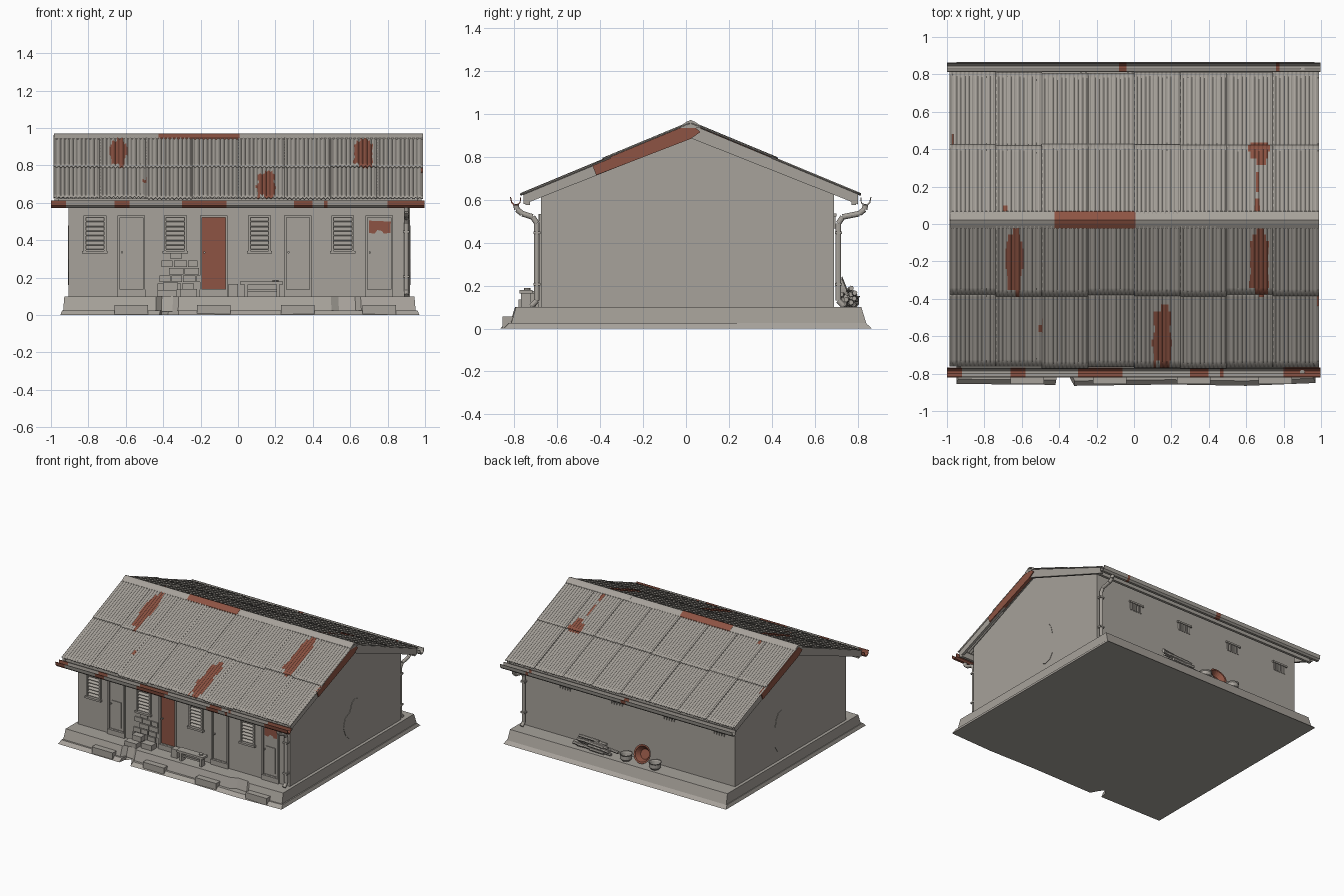
import bpy, bmesh, math, random
from mathutils import Vector, Matrix, noise

if "Cube" in bpy.data.objects:
    bpy.data.objects.remove(bpy.data.objects["Cube"])

random.seed(4)
def material(name, col):
    m = bpy.data.materials.new(name)
    m.diffuse_color = (*col, 1)
    m.use_nodes = True
    m.node_tree.nodes["Principled BSDF"].inputs["Base Color"].default_value = m.diffuse_color
    return m
GREY = material("weathered_grey", (0.385, 0.36, 0.325))
RUST = material("rust_red", (0.27, 0.088, 0.056))

def make(name, verts, faces, mats=None, smooth=False):
    me = bpy.data.meshes.new(name)
    me.from_pydata([tuple(v) for v in verts], [], faces)
    me.materials.append(GREY)
    me.materials.append(RUST)
    for i, p in enumerate(me.polygons):
        p.material_index = mats[i] if mats else 0
        p.use_smooth = smooth
    bm = bmesh.new()
    bm.from_mesh(me)
    bmesh.ops.recalc_face_normals(bm, faces=bm.faces)
    bm.to_mesh(me)
    bm.free()
    ob = bpy.data.objects.new(name, me)
    bpy.context.collection.objects.link(ob)
    return ob

# Sweep a (y, z) profile along x; rule(x) gives the colour of each length
def sweep(name, prof, xs, rule=lambda x: 0):
    n, V, F, M = len(prof), [], [], []
    for x in xs:
        V += [(x, y, z) for y, z in prof]
    for i in range(len(xs) - 1):
        for j in range(n):
            k = (j + 1) % n
            F.append((i*n + j, i*n + k, i*n + n + k, i*n + n + j))
            M.append(rule((xs[i] + xs[i+1]) / 2))
    F += [tuple(range(n)), tuple(range(len(V) - n, len(V)))]
    M += [rule(xs[0] + .001), rule(xs[-1] - .001)]
    return make(name, V, F, M)

def box(name, x0, x1, y0, y1, z0, z1, rust=0):
    return sweep(name, [(y0, z0), (y1, z0), (y1, z1), (y0, z1)], [x0, x1], lambda x: rust)

# Extrude an outline from point map a to point map b
def plate(name, pts, lo, hi, rust=0):
    n = len(pts)
    F = [tuple(range(n)), tuple(range(n, 2*n))]
    F += [(i, (i+1) % n, n + (i+1) % n, n + i) for i in range(n)]
    return make(name, [lo(*p) for p in pts] + [hi(*p) for p in pts], F, [rust]*len(F))

# Revolve an (r, z) profile; bands from rust_from onward are rusty
def lathe(name, prof, mat, rust_from=99, n=20):
    V, F, M = [], [], []
    for r, z in prof:
        V += [mat @ Vector((r*math.cos(a*math.tau/n), r*math.sin(a*math.tau/n), z)) for a in range(n)]
    for i in range(len(prof) - 1):
        for a in range(n):
            b = (a + 1) % n
            F.append((i*n + a, i*n + b, i*n + n + b, i*n + n + a))
            M.append(int(i >= rust_from))
    F += [tuple(range(n)), tuple(range(len(V) - n, len(V)))]
    M += [0, int(rust_from < 99)]
    return make(name, V, F, M)

def rod(name, p, q, r, n=10):
    p, q = Vector(p), Vector(q)
    m = Matrix.Translation(p) @ (q - p).to_track_quat('Z', 'Y').to_matrix().to_4x4()
    return lathe(name, [(r, 0), (r, (q - p).length)], m, n=n)

YC, RIDGE, SLOPE, RUN = 0.022, 0.952, 0.415, 0.79
YF, YB, XL, XR = -0.675, 0.69, -0.905, 0.92
roof_z = lambda y: RIDGE - SLOPE*abs(y - YC)
def steps(a, b, n):
    return [a + (b - a)*i/n for i in range(n + 1)]

# Ground apron with a broken notch, plinth on top, door steps
ap = [(-.95, -.855), (-.42, -.86), (-.41, -.80), (-.375, -.775), (-.35, -.81), (-.32, -.865),
      (.2, -.858), (.6, -.865), (.97, -.85), (.965, .865), (-.95, .865)]
plate("ground_apron", ap, lambda x, y: (x, y, 0), lambda x, y: (x*.99, y*.97, .025))
pl = [(-.935, -.80), (-.44, -.805), (-.41, -.775), (-.35, -.78), (-.32, -.805), (.5, -.80),
      (.54, -.775), (.63, -.78), (.66, -.805), (.95, -.80), (.95, .825), (-.935, .825)]
plate("plinth", pl, lambda x, y: (x, y*1.02, .02), lambda x, y: (x*.993, y*.99, .1))
DOORS, WINS = (-.57, -.13, .32, .755), (-.765, -.335, .115, .56)
for x in DOORS:
    box("door_step", x - .09, x + .09, -.855, -.79, .0, .055)

# Gabled house body with recessed openings
body = sweep("house_walls", [(YF, .09), (YB, .09), (YB, roof_z(YB) - .02), (YC, RIDGE - .02),
                             (YF, roof_z(YF) - .02)], [XL, XR])
holes = [(x - .068, x + .068, -.8, YF + .02, .14, .525) for x in DOORS]
holes += [(x - .055, x + .055, -.8, YF + .035, .34, .525) for x in WINS]
holes += [(x - .055, x + .055, YB - .03, .8, .475, .525) for x in WINS]
V, F = [], []
for a, b, c, d, e, f in holes:
    o = len(V)
    V += [(x, y, z) for x in (a, b) for y in (c, d) for z in (e, f)]
    F += [tuple(o + i for i in q) for q in ((0, 1, 3, 2), (4, 6, 7, 5), (0, 4, 5, 1),
                                          (2, 3, 7, 6), (0, 2, 6, 4), (1, 5, 7, 3))]
cutter = make("opening_cutter", V, F)
cutter.hide_render = True
cutter.hide_viewport = True
cutter.display_type = 'WIRE'
bo = body.modifiers.new("openings", 'BOOLEAN')
bo.object, bo.operation, bo.solver = cutter, 'DIFFERENCE', 'EXACT'

def frame(name, x, w, z0, z1, y0, y1, t=.012):
    for s in (-1, 1):
        box(name + "_jamb", x + s*w - t/2, x + s*w + t/2, y0, y1, z0, z1)
    box(name + "_head", x - w - t/2, x + w + t/2, y0, y1, z1 - t/2, z1 + t/2)

# Doors with frames, raised panels and handles
for i, x in enumerate(DOORS):
    r = int(i == 1)
    frame("door_frame", x, .068, .1, .527, YF - .01, YF + .015)
    box("door_leaf", x - .064, x + .064, YF + .006, YF + .021, .135, .522, r)
    if i in (0, 3):
        box("door_panel", x - .045, x + .035, YF + .001, YF + .007, .16, .36, r)
    box("door_sill", x - .075, x + .075, YF - .015, YF + .02, .1, .138)
    rod("door_handle", (x - .05, YF - .012, .335), (x - .05, YF + .01, .335), .006)
patch = [(.70, .44), (.73, .435), (.745, .455), (.77, .45), (.78, .435), (.815, .44), (.817, .5), (.70, .505)]
plate("door_rust_patch", patch, lambda x, z: (x, YF + .002, z), lambda x, z: (x, YF + .008, z), 1)

# Louvred windows in front, barred vents behind
for x in WINS:
    frame("window_frame", x, .055, .337, .527, YF - .012, YF + .02)
    box("window_sill", x - .068, x + .068, YF - .02, YF + .02, .328, .343)
    for k in range(7):
        z = .352 + k*.025
        sweep("louvre_slat", [(YF - .008, z - .004), (YF - .008, z), (YF + .02, z + .02), (YF + .02, z + .016)],
              [x - .05, x + .05])
    box("vent_lintel", x - .065, x + .065, YB - .01, YB + .012, .522, .535)
    for k in range(5):
        box("vent_bar", x - .05 + k*.022, x - .038 + k*.022, YB - .02, YB + .006, .465, .525)

# Exposed masonry where plaster has fallen
for row, (a, b) in enumerate([(-.43, -.2), (-.42, -.19), (-.37, -.2), (-.41, -.21), (-.36, -.27)]):
    x = a
    while x < b - .03:
        w = min(random.uniform(.06, .09), b - x)
        box("exposed_brick", x, x + w - .006, YF - .009, YF + .01, .135 + row*.041, .17 + row*.041)
        x += w

# Bare plaster patches on both gables
blob = [(-.02, .3), (0, .37), (.06, .4), (.085, .46), (.12, .48), (.16, .47), (.185, .43), (.2, .37),
        (.2, .22), (.17, .175), (.12, .16), (.07, .18), (.01, .23)]
for X, s in ((XL, -1), (XR, 1)):
    plate("gable_plaster_patch", blob, lambda y, z: (X - s*.005, y, z), lambda y, z: (X + s*.003, y, z))

# Corrugated roof sheets: two courses per slope, ragged rust patches
SPOTS = [(-.64, -.2, .042, .18), (.67, -.2, .05, .18), (.15, -.6, .05, .165), (.67, .375, .05, .045),
         (.66, .1, .015, .03), (.66, .22, .01, .06), (-.69, .07, .012, .02), (-.5, -.55, .012, .03)]
def rusty(x, y):
    for cx, cy, hx, hy in SPOTS:
        k = .95 + .6*noise.noise(Vector((cx*9, y*11, 0)))
        j = .95 + .25*noise.noise(Vector((x*25, cy*9, 3)))
        if abs(x - cx) < hx*k and abs(y - cy) < hy*j:
            return 1
    return 0
PITCH, WIDE, COLS, ROWS = 1.975/88, 1.975/8, 66, 11
for s in (-1, 1):
    for u0, u1, lift in ((.005, .405, .006), (.375, RUN, 0)):
        for k in range(8):
            end, up = u1 + random.uniform(-.008, .006), lift + random.uniform(0, .003)
            V, F, M = [], [], []
            for r in range(ROWS + 1):
                u = u0 + (end - u0)*r/ROWS
                for c in range(COLS + 1):
                    x = -.986 + WIDE*(k + c/COLS)
                    V.append((x, YC + s*u, RIDGE - SLOPE*u + up + .004*math.sin(math.tau*c/6)))
            for r in range(ROWS):
                for c in range(COLS):
                    o = r*(COLS + 1) + c
                    F.append((o, o + 1, o + COLS + 2, o + COLS + 1))
                    M.append(rusty(V[o][0] + .002, (V[o][1] + V[o + COLS + 1][1])/2))
            ob = make("roof_sheet", V, F, M, True)
            so = ob.modifiers.new("thickness", 'SOLIDIFY')
            so.thickness, so.offset = .004, 0

# Ridge cap in four lengths, the second rusty
for i, (a, b) in enumerate([(-.985, -.42), (-.425, .008), (.005, .45), (.445, .988)]):
    h = .002*(i % 2)
    sweep("ridge_cap", [(YC - .048, .934), (YC - .046, .944 + h), (YC - .018, .962 + h), (YC, .97 + h),
                        (YC + .018, .962 + h), (YC + .046, .944 + h), (YC + .048, .934)], [a, b],
          lambda x: int(i == 1))

# Barge boards on the gables, each with one rusty plank
for s in (-1, 1):
    x0, x1 = sorted((s*.96, s*.98))
    for t in (-1, 1):
        e = YC + t*(RUN - .01)
        sweep("barge_board", [(YC, RIDGE), (e, roof_z(e)), (e, roof_z(e) - .05), (YC, RIDGE - .065)], [x0, x1])
    q = lambda u, d: (YC - s*u, RIDGE - SLOPE*u - d)
    x0, x1 = sorted((s*.965, s*.987))
    sweep("rusty_barge_plank", [q(0, -.003), q(.46, -.003), q(.44, .055), q(0, .068), q(-.045, .055)],
          [x0, x1], lambda x: 1)
    # eave boards and soffit strips
    yo = YC + s*(RUN - .02)
    a, b = sorted((yo, yo - s*.02))
    box("fascia_board", -.975, .978, a, b, .575, .622)

# Gutters, rusty in stretches
FRONT = [(-1, -.92), (-.66, -.59), (-.31, -.07), (.29, .39), (.45, .48), (.79, 1)]
BACK = [(-.09, -.05), (.76, .78)]
U = [(0, .61), (.003, .585), (.015, .573), (.034, .573), (.047, .585), (.052, .612),
     (.047, .612), (.042, .589), (.032, .579), (.017, .579), (.007, .588), (.005, .61)]
for s, zones in ((-1, FRONT), (1, BACK)):
    sweep("eave_gutter", [(YC + s*(.79 + y), z) for y, z in U], steps(-1, .998, 100),
          lambda x: int(any(a <= x <= b for a, b in zones)))

# Downpipes at the right-hand corners
for s, yw in ((-1, YF - .02), (1, YB + .02)):
    pts = [(.9, YC + s*.815, .58), (.9, YC + s*.81, .555), (.9, YC + s*.785, .535), (.9, yw + s*.02, .52),
           (.9, yw, .49), (.9, yw, .13), (.9, yw + s*.025, .105)]
    for a, b in zip(pts, pts[1:]):
        rod("downpipe", a, b, .013, 12)
    for z in (.2, .44):
        box("pipe_bracket", .882, .918, min(yw - .016, yw + .016), max(yw - .016, yw + .016), z, z + .012)

# Porch bench with a rusty tin, and loose blocks
box("bench_seat", .01, .24, -.775, -.715, .163, .18)
for x in (.035, .205):
    box("bench_leg", x, x + .018, -.768, -.722, .1, .165)
box("bench_rail", .04, .21, -.75, -.74, .125, .138)
rod("rusty_tin", (.2, -.74, .178), (.2, -.74, .188), .016)
box("loose_block", -.43, -.33, -.78, -.72, .1, .135)
box("loose_block", -.31, -.22, -.75, -.69, .1, .14)
box("loose_block", -.4, -.32, -.735, -.685, .135, .175)
box("loose_block", -.05, .0, -.75, -.7, .1, .165)

# Firewood pile, pots and leaning basin behind the house
for i in range(16):
    cx, cy, z = random.uniform(.14, .34), random.uniform(.725, .785), .112 + .022*(i // 5)
    a, h = random.uniform(-.35, .35), random.uniform(.06, .1)
    dx, dy = h*math.cos(a), .35*h*math.sin(a)
    rod("firewood_log", (cx - dx, cy - dy, z), (cx + dx, cy + dy, z + random.uniform(0, .015)), .012, 7)
pot = [(.03, 0), (.042, .015), (.042, .045), (.048, .052), (.042, .052), (.037, .042), (.03, .01)]
for x in (-.02, -.27):
    lathe("cooking_pot", pot, Matrix.Translation((x, .765, .1)))
lathe("leaning_basin", [(.04, 0), (.062, .04), (.07, .042), (.07, .046), (.058, .044), (.037, .006)],
      Matrix.Translation((-.15, .712, .16)) @ Matrix.Rotation(math.radians(-68), 4, 'X'), 3)
